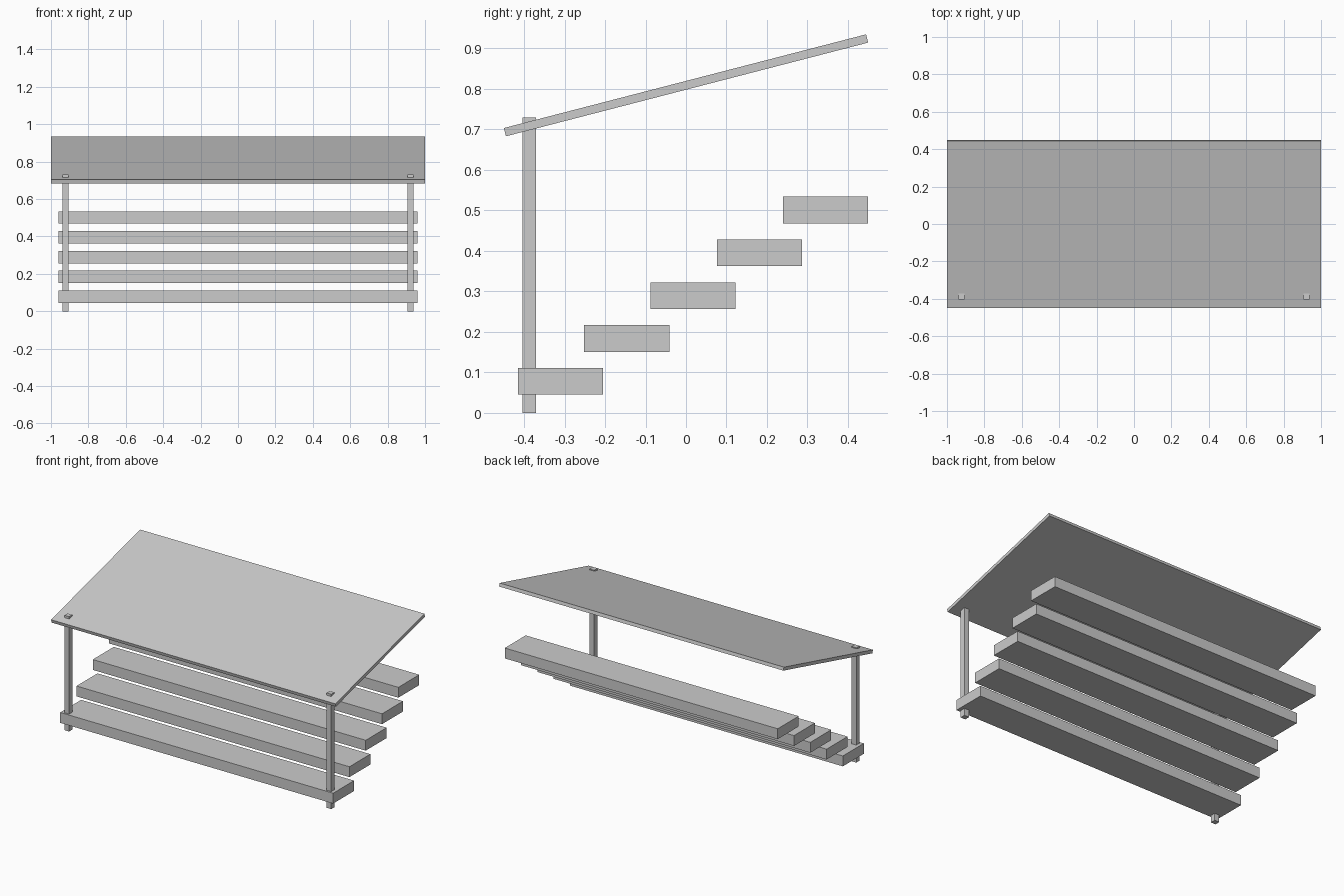
import bpy, math

if "Cube" in bpy.data.objects:
    bpy.data.objects.remove(bpy.data.objects["Cube"])


def box(name, center, size, tilt=0.0):
    bpy.ops.mesh.primitive_cube_add(size=1, location=center, rotation=(tilt, 0, 0))
    ob = bpy.context.object
    ob.name = name
    ob.scale = size
    bpy.ops.object.transform_apply(location=False, rotation=False, scale=True)
    return ob


# Five rising treads
for i in range(5):
    box(f"tread_{i + 1}", (0, -0.310 + 0.1637 * i, 0.078 + 0.1058 * i), (1.92, 0.21, 0.066))

# Two front posts, poking slightly through the roof
for side, name in ((-1, "left_post"), (1, "right_post")):
    box(name, (side * 0.922, -0.387, 0.365), (0.033, 0.033, 0.73))

# Sloping roof slab, rising towards the back
box("roof", (0, 0, 0.809), (2.0, 0.924, 0.021), math.radians(14.5))
